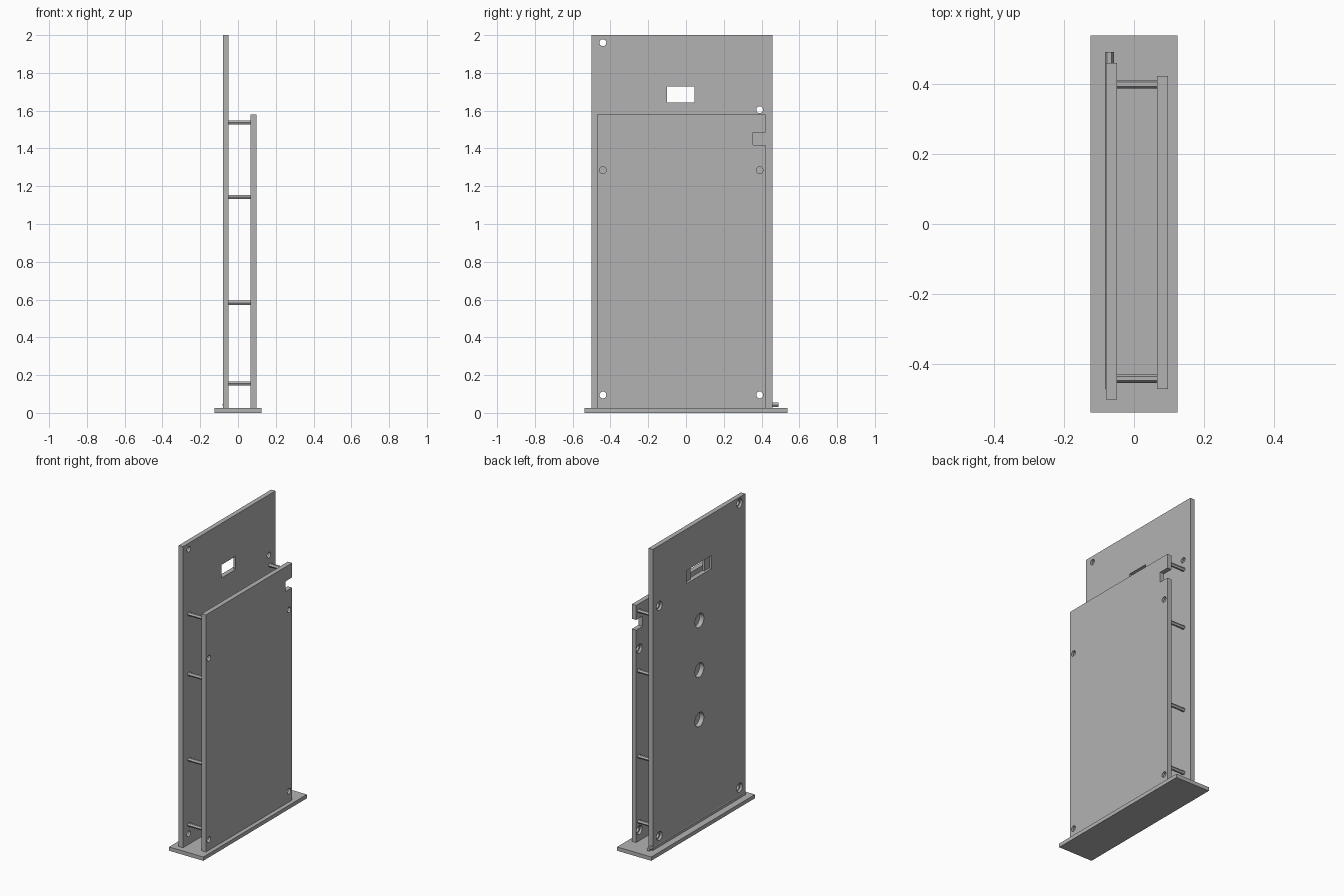
import bpy
import math
from mathutils import Matrix

cube = bpy.data.objects.get("Cube")
if cube:
    bpy.data.objects.remove(cube, do_unlink=True)

grey = bpy.data.materials.new("plain grey")
grey.use_nodes = True
colour = (0.45, 0.45, 0.45, 1)
grey.diffuse_color = colour
grey.node_tree.nodes["Principled BSDF"].inputs["Base Color"].default_value = colour


def box(name, x, y, z):
    """Box spanning three (low, high) ranges."""
    bpy.ops.mesh.primitive_cube_add(size=1)
    ob = bpy.context.object
    ob.name = name
    spans = (x, y, z)
    size = [b - a for a, b in spans]
    centre = [(a + b) / 2 for a, b in spans]
    ob.data.transform(Matrix.Translation(centre) @ Matrix.Diagonal((*size, 1)))
    ob.data.materials.append(grey)
    return ob


def rod(name, axis, start, end, a, b, radius, sides, turn=0):
    """Prism along x or y; a and b locate it on the other two axes."""
    bpy.ops.mesh.primitive_cylinder_add(vertices=sides, radius=radius, depth=end - start)
    ob = bpy.context.object
    ob.name = name
    mid = (start + end) / 2
    if axis == "X":
        place = Matrix.Translation((mid, a, b)) @ Matrix.Rotation(math.pi / 2, 4, "Y")
    else:
        place = Matrix.Translation((a, mid, b)) @ Matrix.Rotation(math.pi / 2, 4, "X")
    ob.data.transform(place @ Matrix.Rotation(turn, 4, "Z"))
    ob.data.materials.append(grey)
    return ob


def cut(target, cutter):
    mod = target.modifiers.new("cut", "BOOLEAN")
    mod.operation = "DIFFERENCE"
    mod.solver = "EXACT"
    mod.object = cutter
    cutter.hide_render = True
    with bpy.context.temp_override(object=target, active_object=target):
        bpy.ops.object.modifier_apply(modifier=mod.name)
    bpy.data.objects.remove(cutter, do_unlink=True)


def screw_holes(panel, x, places):
    """Through holes, each with a wider counterbore on the -x face."""
    for y, z in places:
        cut(panel, rod("hole_cutter", "X", x[0] - 0.02, x[1] + 0.02, y, z, 0.018, 24))
        cut(panel, rod("bore_cutter", "X", x[0] - 0.02, sum(x) / 2, y, z, 0.029, 24))


TALL = (-0.08, -0.049)
SHORT = (0.066, 0.097)
BASE_TOP = 0.025
NEAR, FAR = -0.44, 0.39

# Base plate
box("base_plate", (-0.124, 0.124), (-0.537, 0.537), (0, BASE_TOP))

# Tall panel with stepped window, row of round holes and screw holes
tall = box("tall_panel", TALL, (-0.5, 0.458), (BASE_TOP, 2))
cut(tall, box("window_cutter", (-0.1, 0), (-0.1, 0.045), (1.642, 1.728)))
cut(tall, box("recess_cutter", (-0.1, -0.064), (-0.15, 0.11), (1.642, 1.728)))
for z in (0.7, 1.025, 1.35):
    cut(tall, rod("round_cutter", "X", -0.1, 0, -0.025, z, 0.046, 32))
screw_holes(tall, TALL, [(NEAR, 0.095), (FAR, 0.095), (NEAR, 1.96), (FAR, 1.605)])

# Short panel with side notch and screw holes
short = box("short_panel", SHORT, (-0.47, 0.422), (BASE_TOP, 1.58))
cut(short, box("notch_cutter", (0, 0.2), (0.355, 0.5), (1.418, 1.485)))
screw_holes(short, SHORT, [(y, z) for y in (NEAR, FAR) for z in (0.095, 1.285)])

# Hexagonal spacers joining the panels
for side, y in (("front", NEAR), ("back", 0.398)):
    for z in (0.155, 0.583, 1.143, 1.537):
        rod(side + "_spacer", "X", TALL[1], SHORT[0], y, z, 0.0125, 6, math.pi / 2 * 2)

# Hexagonal rod along the foot of the tall panel
rod("foot_rod", "Y", -0.47, 0.49, -0.07, 0.043, 0.0125, 6, math.pi / 6)
